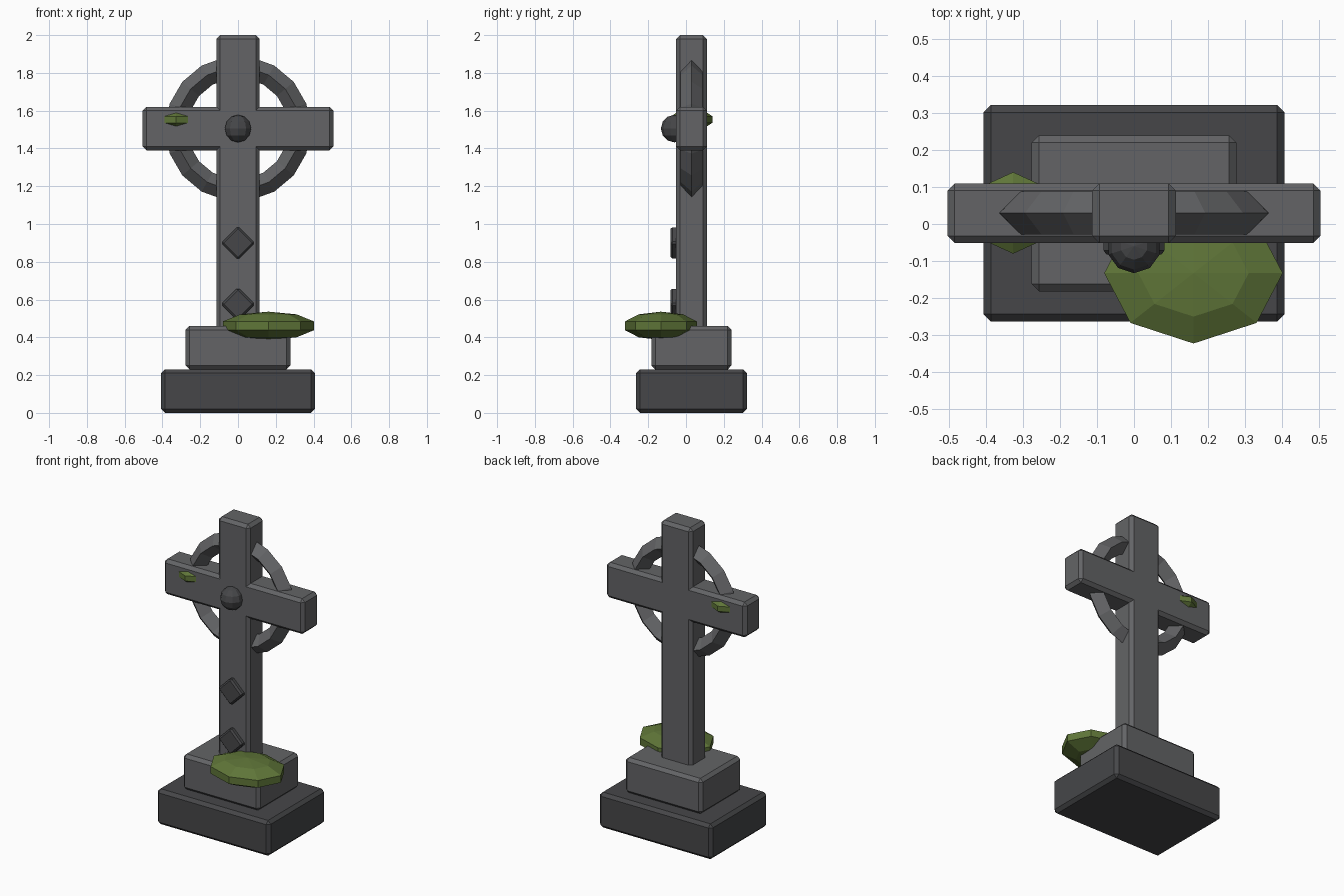
import bpy
from math import pi

if "Cube" in bpy.data.objects:
    bpy.data.objects.remove(bpy.data.objects["Cube"])


def material(name, rgb):
    mat = bpy.data.materials.new(name)
    mat.diffuse_color = (*rgb, 1)
    mat.use_nodes = True
    mat.node_tree.nodes["Principled BSDF"].inputs["Base Color"].default_value = mat.diffuse_color
    return mat


stone = material("stone", (0.125, 0.127, 0.133))
dark_stone = material("dark_stone", (0.061, 0.062, 0.066))
moss = material("moss", (0.115, 0.18, 0.04))


def finish(ob, name, mat):
    ob.name = name
    ob.data.materials.append(mat)
    return ob


def block(name, lo, hi, mat, bevel=0.02, turn=0.0):
    """Bevelled box between two corners, optionally turned about y."""
    mid = [(a + b) / 2 for a, b in zip(lo, hi)]
    bpy.ops.mesh.primitive_cube_add(size=1, location=mid)
    ob = finish(bpy.context.object, name, mat)
    ob.scale = [b - a for a, b in zip(lo, hi)]
    bpy.ops.object.transform_apply(location=False, rotation=False, scale=True)
    ob.rotation_euler.y = turn
    mod = ob.modifiers.new("bevel", 'BEVEL')
    mod.width = bevel
    mod.segments = 1
    return ob


def blob(name, centre, radii, segments, rings, mat):
    """Low-poly ellipsoid."""
    bpy.ops.mesh.primitive_uv_sphere_add(segments=segments, ring_count=rings,
                                         radius=1, location=centre)
    ob = finish(bpy.context.object, name, mat)
    ob.scale = radii
    return ob


# Stepped plinth
block("lower_plinth", (-0.407, -0.264, 0), (0.407, 0.322, 0.23), dark_stone)
block("upper_plinth", (-0.277, -0.182, 0.23), (0.277, 0.24, 0.46), stone)

# Cross
block("shaft", (-0.114, -0.052, 0.44), (0.114, 0.11, 2.0), stone)
block("cross_arm", (-0.505, -0.052, 1.39), (0.505, 0.11, 1.62), stone)

# Ring behind the crossing, diamond cross-section
bpy.ops.mesh.primitive_torus_add(major_segments=18, minor_segments=4,
                                 major_radius=0.327, minor_radius=0.058,
                                 location=(0, 0.03, 1.505),
                                 rotation=(pi / 2, 0, 0))
finish(bpy.context.object, "ring", stone)

# Centre boss and diamond studs on the front
blob("boss", (0, -0.06, 1.505), (0.073, 0.073, 0.073), 10, 6, dark_stone)
for i, z in enumerate((0.575, 0.90)):
    block(f"diamond_stud_{i + 1}", (-0.063, -0.082, z - 0.063),
          (0.063, -0.03, z + 0.063), dark_stone, 0.01, pi / 4)

# Moss clumps
blob("base_moss", (0.161, -0.133, 0.461), (0.254, 0.2, 0.075), 8, 5, moss)
blob("arm_moss", (-0.327, 0.03, 1.553), (0.105, 0.116, 0.055), 8, 5, moss)
